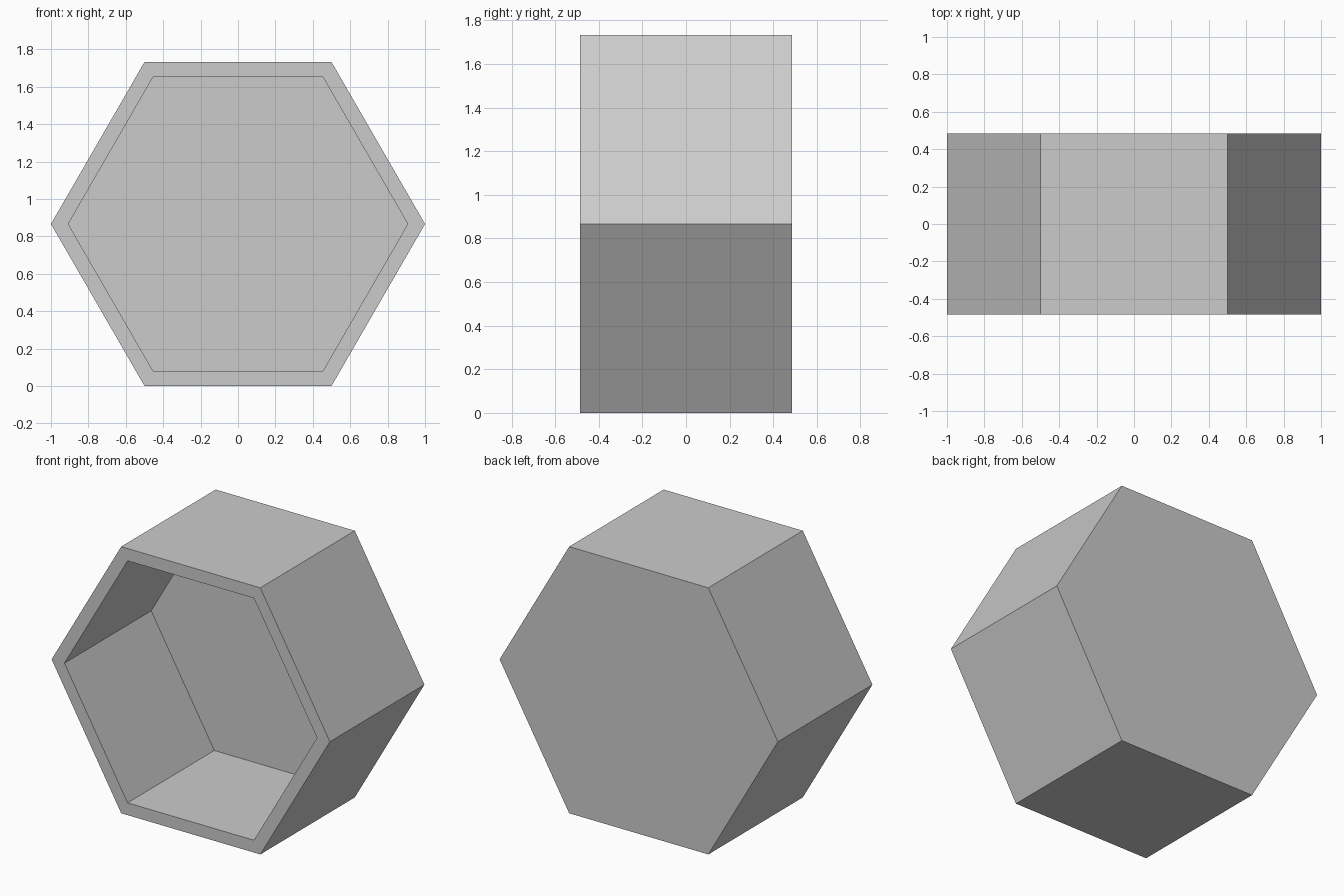
import bpy, bmesh
from math import sin, cos, tau

RADIUS, HALF_DEPTH, WALL = 1.0, 0.485, 0.08
CENTRE_Z = RADIUS * sin(tau / 6)

cube = bpy.data.objects.get("Cube")
if cube:
    bpy.data.objects.remove(cube, do_unlink=True)

grey = bpy.data.materials.new("light_grey")
grey.use_nodes = True
colour = (0.6, 0.6, 0.6, 1)
grey.diffuse_color = colour
grey.node_tree.nodes["Principled BSDF"].inputs["Base Color"].default_value = colour


def hexagon(bm, radius, y):
    """Ring of six vertices standing upright with points to the sides."""
    return [bm.verts.new((radius * cos(i * tau / 6), y, CENTRE_Z + radius * sin(i * tau / 6)))
            for i in range(6)]


def bridge(bm, a, b):
    """Join two rings with quads."""
    for i in range(6):
        j = (i + 1) % 6
        bm.faces.new((a[i], a[j], b[j], b[i]))


# Hexagonal tub: closed back, outer walls, front rim, inner walls and floor
bm = bmesh.new()
inner_radius = RADIUS - WALL / sin(tau / 6)
rings = [hexagon(bm, RADIUS, HALF_DEPTH),
         hexagon(bm, RADIUS, -HALF_DEPTH),
         hexagon(bm, inner_radius, -HALF_DEPTH),
         hexagon(bm, inner_radius, HALF_DEPTH - WALL)]
for a, b in zip(rings, rings[1:]):
    bridge(bm, a, b)
bm.faces.new(rings[0])
bm.faces.new(rings[-1])
bmesh.ops.recalc_face_normals(bm, faces=bm.faces)

mesh = bpy.data.meshes.new("hexagonal_shelf")
bm.to_mesh(mesh)
bm.free()
mesh.materials.append(grey)
shelf = bpy.data.objects.new("hexagonal_shelf", mesh)
bpy.context.collection.objects.link(shelf)
